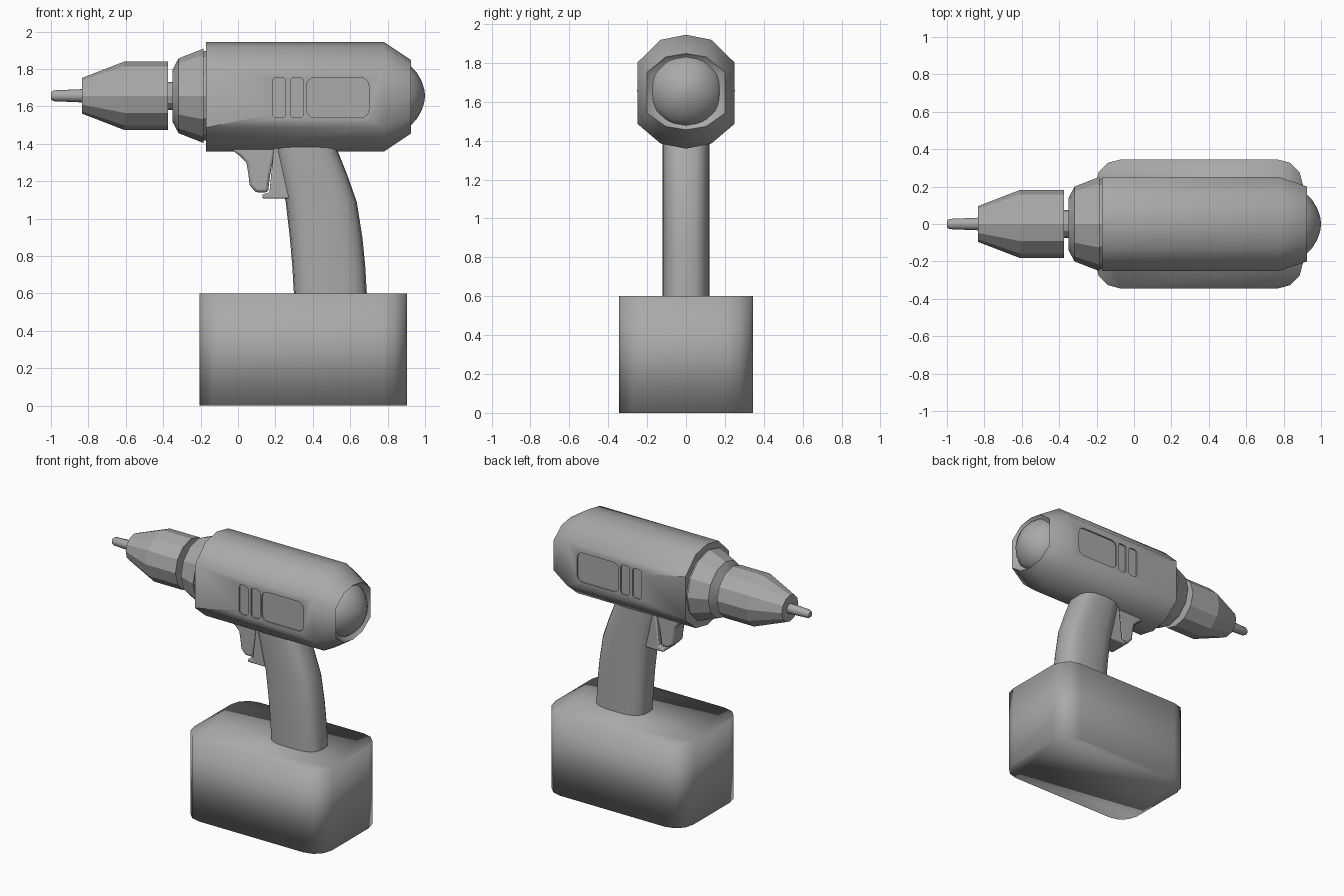
import bpy, bmesh
from math import sin, cos, pi, radians, copysign
from mathutils import Vector

cube = bpy.data.objects.get("Cube")
if cube:
    bpy.data.objects.remove(cube, do_unlink=True)

grey = bpy.data.materials.new("plain_grey")
grey.use_nodes = True
grey.diffuse_color = (0.4, 0.4, 0.4, 1)
grey.node_tree.nodes["Principled BSDF"].inputs["Base Color"].default_value = (0.4, 0.4, 0.4, 1)

AXIS_Z = 1.657


def loft(name, rings, angle=40):
    """Skin a list of equal-length rings and close both ends."""
    bm = bmesh.new()
    loops = [[bm.verts.new(p) for p in ring] for ring in rings]
    n = len(loops[0])
    for a, b in zip(loops, loops[1:]):
        for i in range(n):
            j = (i + 1) % n
            bm.faces.new((a[i], a[j], b[j], b[i]))
    bm.faces.new(loops[0][::-1])
    bm.faces.new(loops[-1])
    bmesh.ops.recalc_face_normals(bm, faces=bm.faces)
    mesh = bpy.data.meshes.new(name)
    bm.to_mesh(mesh)
    bm.free()
    mesh.materials.append(grey)
    obj = bpy.data.objects.new(name, mesh)
    bpy.context.collection.objects.link(obj)
    bpy.ops.object.select_all(action="DESELECT")
    obj.select_set(True)
    bpy.context.view_layer.objects.active = obj
    if angle:
        bpy.ops.object.shade_smooth_by_angle(angle=radians(angle))
    return obj


def turned(name, profile, sides=12, angle=20):
    """Turn (x, radius) pairs about the drill axis."""
    turn = [2 * pi * i / sides for i in range(sides)]
    return loft(name, [[(x, r * sin(t), AXIS_Z + r * cos(t)) for t in turn]
                       for x, r in profile], angle)


def slab(name, outline, half_width, bevel):
    """Side outline in x and z, extruded evenly across y."""
    obj = loft(name, [[(x, y, z) for x, z in outline] for y in (-half_width, half_width)])
    mod = obj.modifiers.new("soft_edges", "BEVEL")
    mod.width, mod.segments = bevel, 2
    mod.limit_method = "ANGLE"
    mod.angle_limit = radians(50)
    return obj


def rounded_rect(cx, cy, hx, hy, r, steps):
    pts = []
    for q, (sx, sy) in enumerate(((1, 1), (-1, 1), (-1, -1), (1, -1))):
        for k in range(steps + 1):
            t = (q + k / steps) * pi / 2
            pts.append((cx + sx * (hx - r) + r * cos(t), cy + sy * (hy - r) + r * sin(t)))
    return pts


# Battery pack: rounded plan, softly shaded throughout
plan = rounded_rect(0.348, 0, 0.555, 0.345, 0.135, 3)
battery = loft("battery_pack", [[(x, y, z) for x, y in plan] for z in (0, 0.6)], 180)

# Handle: curved loft of rounded sections, (height, front x, back x)
handle_levels = [(0.58, 0.3, 0.69), (0.75, 0.29, 0.68), (0.9, 0.277, 0.665),
                 (1.09, 0.255, 0.635), (1.24, 0.222, 0.582), (1.37, 0.195, 0.53),
                 (1.45, 0.18, 0.5)]


def handle_ring(z, front, back, half_width=0.12, n=20):
    ring = []
    for i in range(n):
        c, s = cos(2 * pi * i / n), sin(2 * pi * i / n)
        ring.append(((front + back) / 2 + (back - front) / 2 * copysign(abs(c) ** 0.7, c),
                     half_width * copysign(abs(s) ** 0.7, s), z))
    return ring


loft("handle", [handle_ring(*level) for level in handle_levels], 60)

# Trigger and the mount behind it
slab("trigger", [(-0.05, 1.38), (0.01, 1.335), (0.045, 1.3), (0.055, 1.24), (0.062, 1.18),
                 (0.095, 1.14), (0.16, 1.14), (0.172, 1.235), (0.2, 1.38)], 0.06, 0.015)
slab("trigger_mount", [(0.13, 1.107), (0.13, 1.13), (0.168, 1.14), (0.192, 1.38),
                       (0.3, 1.38), (0.3, 1.107)], 0.075, 0.008)

# Motor housing: ten-sided section, tapered rear with a dished end
half = [(0, 0.293), (0.13, 0.267), (0.25, 0.15), (0.25, -0.165), (0.13, -0.267), (0, -0.293)]
section = half + [(-y, z) for y, z in half[-2:0:-1]]


def housing_ring(x, sy, sz, dz=0):
    return [(x, y * sy, AXIS_Z - 0.005 + dz + z * sz) for y, z in section]


housing = loft("motor_housing", [housing_ring(-0.17, 1, 1), housing_ring(0.78, 1, 1),
                                 housing_ring(0.925, 0.8, 0.67),
                                 housing_ring(0.89, 0.64, 0.58)], 60)

# Shallow side recesses: two narrow slots and a wide panel
for side in (-1, 1):
    for label, x0, x1, r in (("front_slot", 0.185, 0.255, 0.02), ("rear_slot", 0.28, 0.35, 0.02),
                             ("panel", 0.365, 0.7, 0.045)):
        shape = rounded_rect((x0 + x1) / 2, 1.647, (x1 - x0) / 2, 0.107, r, 4)
        cutter = loft(f"{label}_cutter", [[(x, side * y, z) for x, z in shape]
                                          for y in (0.24, 0.3)])
        cutter.hide_render = True
        cutter.hide_set(True)
        cutter.display_type = "WIRE"
        cut = housing.modifiers.new(label, "BOOLEAN")
        cut.operation = "DIFFERENCE"
        cut.solver = "EXACT"
        cut.object = cutter
        bpy.context.view_layer.objects.active = housing
        bpy.ops.object.modifier_apply(modifier=cut.name)
        bpy.data.objects.remove(cutter, do_unlink=True)
bpy.ops.object.select_all(action="DESELECT")
housing.select_set(True)
bpy.context.view_layer.objects.active = housing
bpy.ops.object.shade_smooth_by_angle(angle=radians(60))

# Rear cap, collar, neck, chuck and bit along the drill axis
turned("rear_dome", [(0.86, 0.188), (0.89, 0.182), (0.925, 0.157), (0.955, 0.125),
                     (0.98, 0.082), (0.995, 0.04), (1.0, 0.005)], 20, 60)
turned("collar_seat", [(-0.19, 0.24), (-0.16, 0.24)])
turned("collar", [(-0.35, 0.14), (-0.318, 0.2), (-0.185, 0.252)])
turned("neck", [(-0.39, 0.075), (-0.33, 0.075)])
turned("chuck", [(-0.835, 0.095), (-0.61, 0.182), (-0.375, 0.182)])
turned("drill_bit", [(-1.0, 0.02), (-0.985, 0.029), (-0.82, 0.036)], 10, 40)
